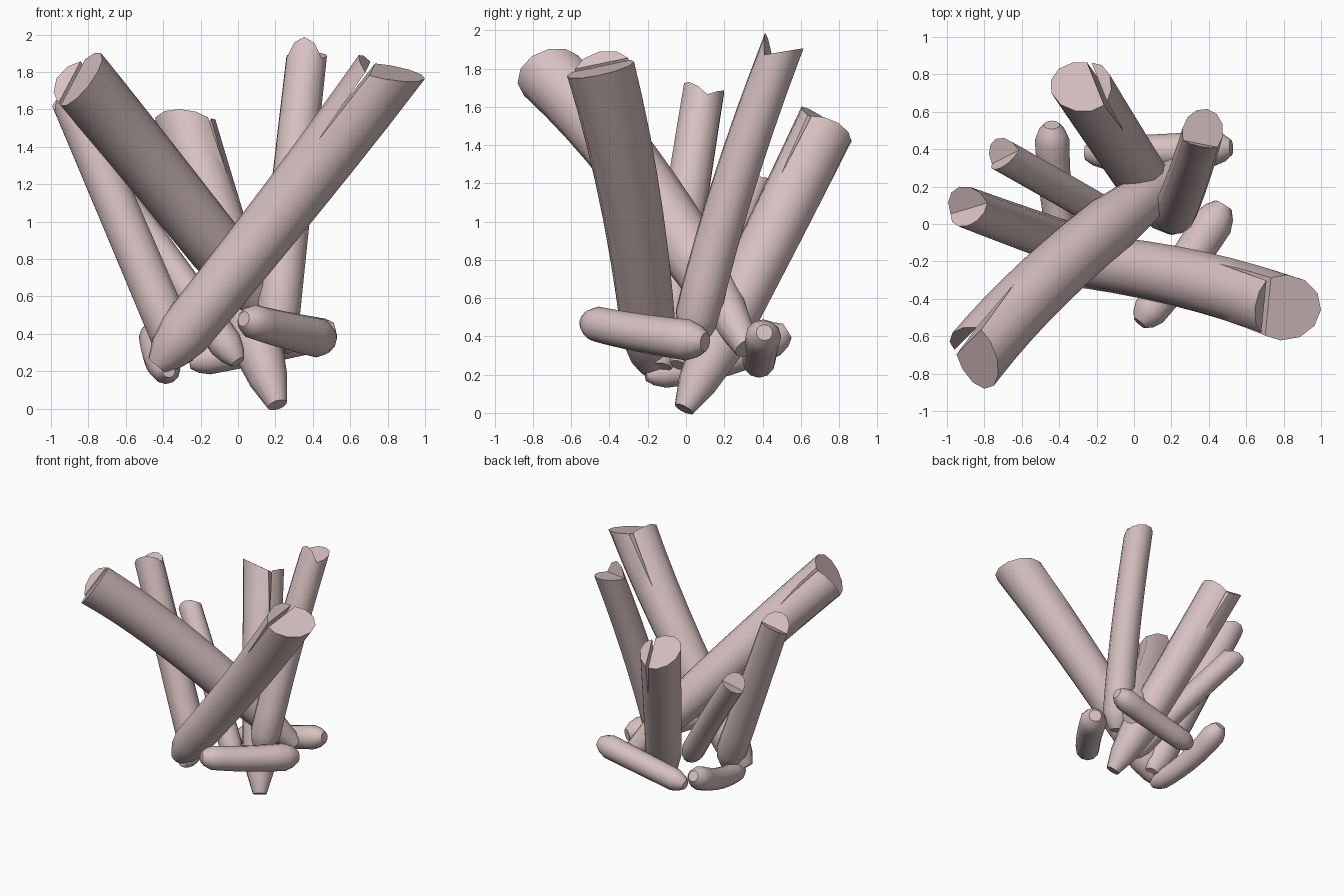
import bpy
import bmesh
import math
from mathutils import Vector

cube = bpy.data.objects.get("Cube")
if cube:
    bpy.data.objects.remove(cube, do_unlink=True)

wood = bpy.data.materials.new("pale pink wood")
wood.use_nodes = True
colour = (0.68, 0.53, 0.53, 1)
wood.diffuse_color = colour
wood.node_tree.nodes["Principled BSDF"].inputs["Base Color"].default_value = colour

SIDES = 12
RINGS = 7


def make_object(name, bm):
    bmesh.ops.recalc_face_normals(bm, faces=bm.faces[:])
    mesh = bpy.data.meshes.new(name)
    bm.to_mesh(mesh)
    bm.free()
    obj = bpy.data.objects.new(name, mesh)
    bpy.context.collection.objects.link(obj)
    mesh.materials.append(wood)
    return obj


def activate(obj):
    bpy.ops.object.select_all(action="DESELECT")
    obj.select_set(True)
    bpy.context.view_layer.objects.active = obj


def cut_slit(obj, end, axis, side, chord, radius, length):
    """Split the log end with a long thin wedge."""
    bm = bmesh.new()
    top = end + axis * radius
    half = radius * 0.11
    rows = []
    for k in (-2, 2):
        across = chord * radius * k
        rows.append([bm.verts.new(p + across) for p in
                     (top - side * half, top + side * half, end - axis * length)])
    bm.faces.new(rows[0])
    bm.faces.new(rows[1])
    for i in range(3):
        j = (i + 1) % 3
        bm.faces.new((rows[0][i], rows[0][j], rows[1][j], rows[1][i]))
    cutter = make_object("slit_cutter", bm)
    cutter.hide_render = True
    activate(obj)
    mod = obj.modifiers.new("slit", "BOOLEAN")
    mod.operation = "DIFFERENCE"
    mod.solver = "EXACT"
    mod.object = cutter
    bpy.ops.object.modifier_apply(modifier=mod.name)
    bpy.data.objects.remove(cutter, do_unlink=True)


def log(name, low, mid, high, r_low, r_high, side=None, chord=2, notch=0.7,
        slant=0, tip=0.1, tip_size=0.45, slit=0):
    """Bent tapered log; 'side' points from the axis towards the valley of a notched end."""
    low, mid, high = Vector(low), Vector(mid), Vector(high)
    ctrl = mid * 2 - (low + high) / 2
    ref = Vector(side) if side else Vector((0, 0, 1))
    last_t = 1 if side else 1 - tip
    steps = [0, tip * 0.4] + [tip + (last_t - tip) * i / RINGS for i in range(RINGS + 1)]
    if not side:
        steps += [1 - tip * 0.4, 1]

    bm = bmesh.new()
    rings = []
    for t in steps:
        centre = low * (1 - t) ** 2 + ctrl * 2 * t * (1 - t) + high * t * t
        axis = ((ctrl - low) * (1 - t) + (high - ctrl) * t).normalized()
        u = (ref - axis * ref.dot(axis)).normalized()
        v = axis.cross(u)
        radius = r_low + (r_high - r_low) * t
        gap = t if side else min(t, 1 - t)
        if gap < tip:
            radius *= tip_size + (1 - tip_size) * math.sin(math.pi / 2 * gap / tip)
        ring = []
        for i in range(SIDES):
            a = math.tau * i / SIDES
            ring.append(bm.verts.new(centre + (u * math.cos(a) + v * math.sin(a)) * radius))
        rings.append(ring)
    for r0, r1 in zip(rings, rings[1:]):
        for i in range(SIDES):
            j = (i + 1) % SIDES
            bm.faces.new((r0[i], r0[j], r1[j], r1[i]))
    bm.faces.new(rings[0])

    # Notched end: rim dips to a valley along a chord, and leans by the slant
    last = rings[-1]
    if side:
        valley = math.cos(math.tau * chord / SIDES)
        for i, vert in enumerate(last):
            d = math.cos(math.tau * i / SIDES)
            edge = 1 if d > valley else -1
            rise = notch * (abs(d - valley) / abs(edge - valley) - 0.6)
            vert.co += axis * r_high * (rise - slant * d)
        bm.faces.new(last[chord:SIDES - chord + 1])
        bm.faces.new(last[SIDES - chord:] + last[:chord + 1])
    else:
        bm.faces.new(last)

    obj = make_object(name, bm)
    if slit:
        cut_slit(obj, high + u * valley * r_high, axis, u, v, r_high, slit)
    activate(obj)
    bpy.ops.object.shade_smooth_by_angle(angle=math.radians(40))


# Thick leaning logs with split ends
log("front_left_log", (0.3, 0.32, 0.34), (-0.36, -0.2, 1.17), (-0.85, -0.71, 1.77),
    0.15, 0.175, side=(-1, 1, 0), notch=0.3, slant=0.25, tip=0.3, slit=0.45)
log("front_right_log", (-0.43, -0.18, 0.23), (0.23, -0.28, 1.05), (0.81, -0.45, 1.81),
    0.14, 0.18, side=(-1, 0.1, 0), notch=0.3, slant=0.3, slit=0.5)
log("back_log", (0.21, -0.01, 0.02), (-0.04, 0.37, 0.77), (-0.28, 0.74, 1.52),
    0.135, 0.16, side=(1, 0.4, 0), notch=0.3, slant=0.25, tip=0.22, tip_size=0.4, slit=0.4)

# Thinner leaning logs with notched ends
log("back_right_log", (0.2, 0.03, 0.37), (0.28, 0.22, 1.1), (0.37, 0.5, 1.91),
    0.12, 0.11, side=(-0.2, -1, 0), notch=0.9)
log("left_log", (-0.29, -0.13, 0.24), (-0.6, -0.02, 0.97), (-0.9, 0.09, 1.67),
    0.12, 0.11, side=(0.3, -1, 0), chord=3)
log("left_back_log", (0, -0.04, 0.25), (-0.34, 0.16, 0.73), (-0.71, 0.37, 1.22),
    0.09, 0.09, side=(0.5, -1, 0), chord=3)

# Rounded logs lying at the foot
log("lying_left_log", (-0.37, -0.21, 0.2), (-0.42, 0.18, 0.27), (-0.44, 0.53, 0.43),
    0.075, 0.095, tip=0.12)
log("lying_front_log", (0.03, -0.53, 0.48), (0.25, -0.25, 0.42), (0.48, 0.1, 0.37),
    0.09, 0.11, tip=0.12)
log("lying_back_log", (-0.26, 0.38, 0.25), (0.13, 0.39, 0.33), (0.52, 0.41, 0.42),
    0.085, 0.095, tip=0.12)
